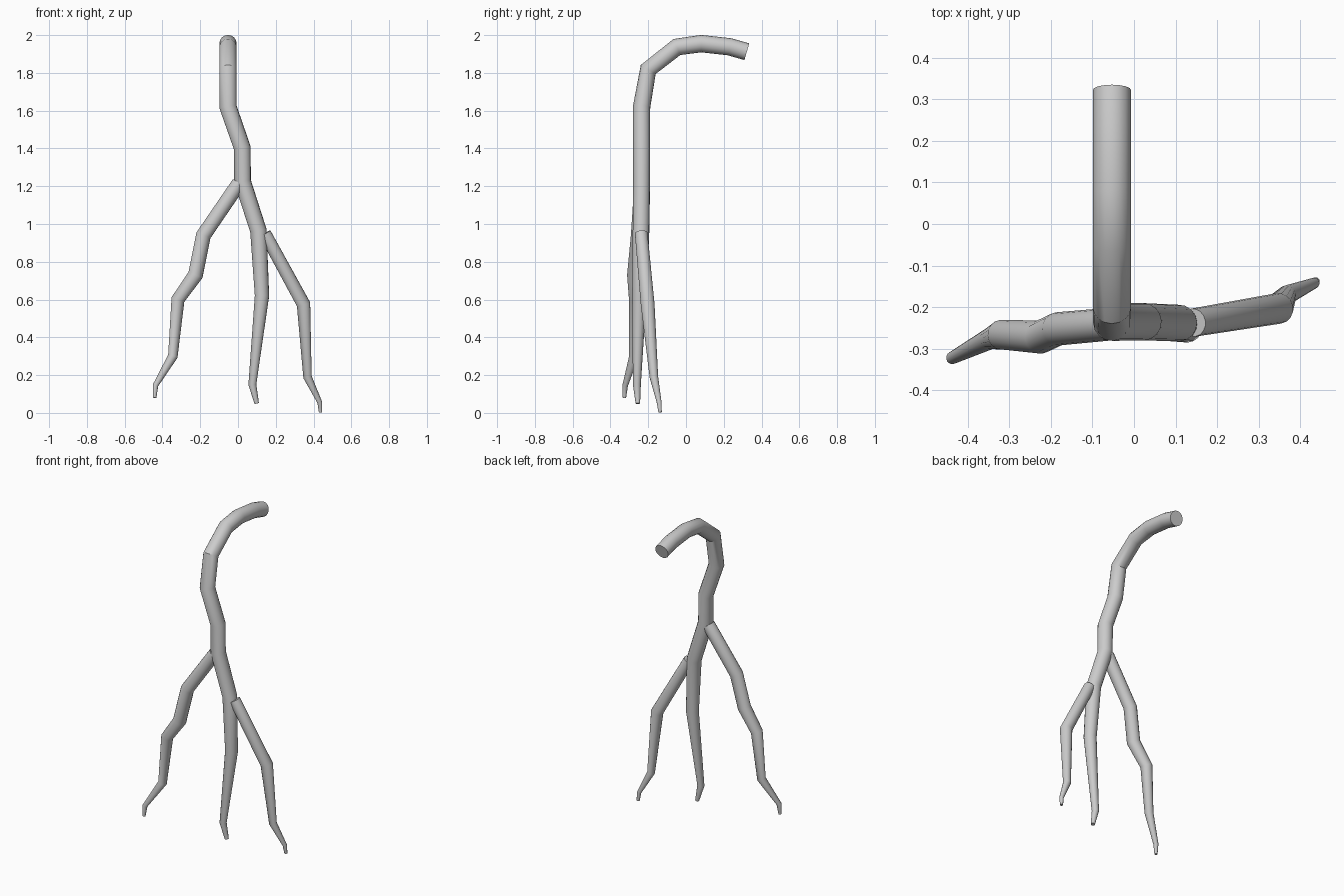
import bpy, math


def tube(name, points):
    """Round tapered tube through (x, y, z, radius) points, closed at both ends."""
    curve = bpy.data.curves.new(name, 'CURVE')
    curve.dimensions = '3D'
    curve.bevel_depth = 1.0
    curve.bevel_resolution = 6
    curve.use_fill_caps = True
    spline = curve.splines.new('POLY')
    spline.points.add(len(points) - 1)
    for p, (x, y, z, r) in zip(spline.points, points):
        p.co = (x, y, z, 1)
        p.radius = r
    ob = bpy.data.objects.new(name, curve)
    bpy.context.collection.objects.link(ob)
    bpy.ops.object.select_all(action='DESELECT')
    ob.select_set(True)
    bpy.context.view_layer.objects.active = ob
    bpy.ops.object.convert(target='MESH')
    bpy.ops.object.shade_smooth_by_angle(angle=math.radians(30))
    return bpy.context.view_layer.objects.active


# hooked main root that runs down into the middle tip
tube("main_root", [
    (-0.053, 0.322, 1.912, 0.046), (-0.053, 0.232, 1.938, 0.046),
    (-0.053, 0.08, 1.955, 0.046), (-0.053, -0.048, 1.937, 0.046),
    (-0.053, -0.2, 1.818, 0.046), (-0.053, -0.235, 1.62, 0.046),
    (0.022, -0.235, 1.405, 0.045), (0.024, -0.235, 1.225, 0.045),
    (0.108, -0.238, 0.965, 0.044), (0.127, -0.247, 0.62, 0.038),
    (0.076, -0.26, 0.15, 0.021), (0.099, -0.255, 0.05, 0.012)])

# left side root
tube("left_root", [
    (0.005, -0.235, 1.215, 0.039), (-0.183, -0.252, 0.94, 0.040),
    (-0.225, -0.272, 0.73, 0.040), (-0.318, -0.266, 0.6, 0.036),
    (-0.345, -0.275, 0.3, 0.026), (-0.437, -0.322, 0.145, 0.015),
    (-0.441, -0.326, 0.08, 0.009)])

# right side root
tube("right_root", [
    (0.142, -0.237, 0.95, 0.034), (0.347, -0.203, 0.575, 0.037),
    (0.368, -0.17, 0.19, 0.023), (0.433, -0.142, 0.055, 0.013),
    (0.437, -0.137, 0.003, 0.009)])
